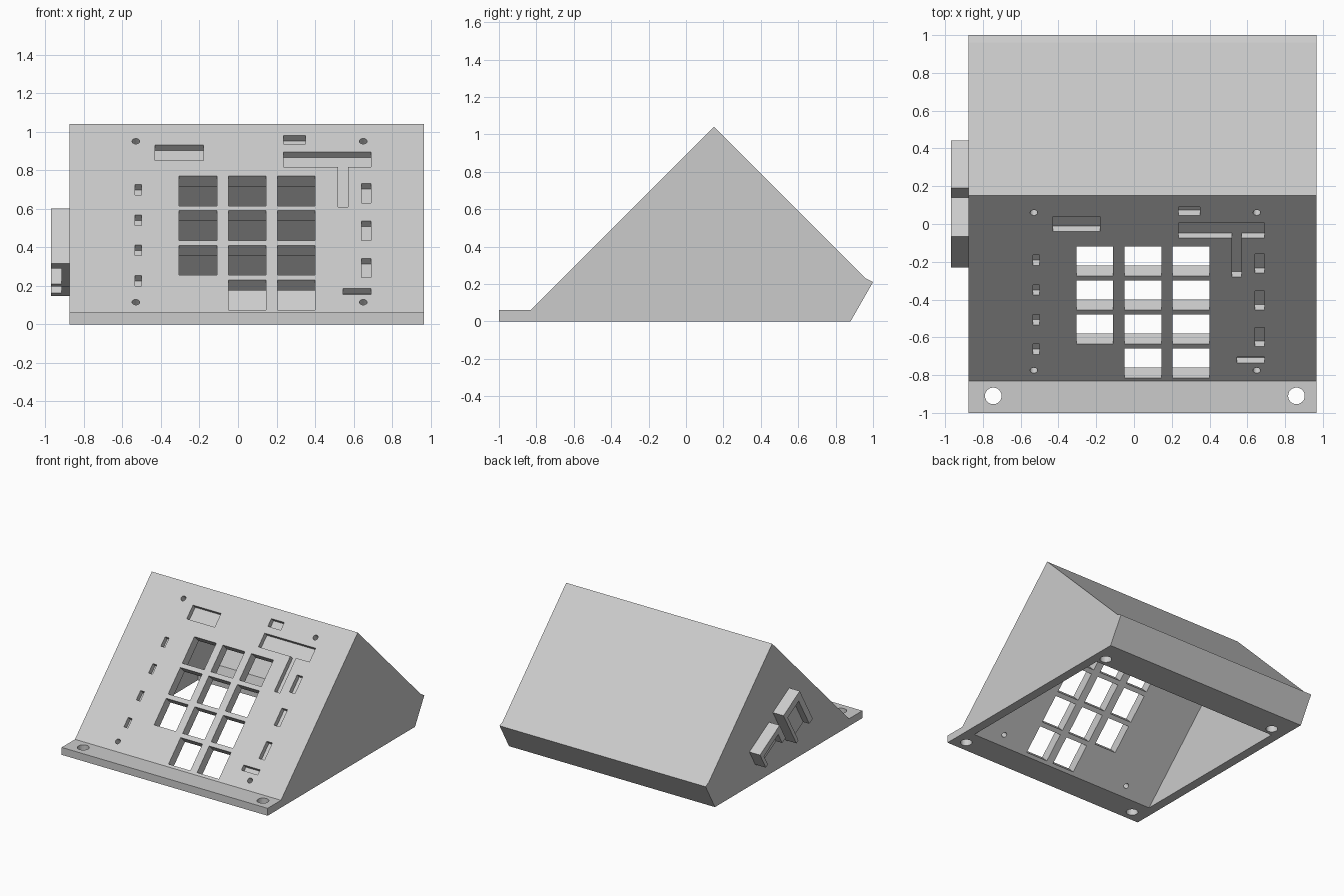
import bpy, bmesh
from math import radians
from mathutils import Matrix

cube = bpy.data.objects.get("Cube")
if cube:
    bpy.data.objects.remove(cube, do_unlink=True)

grey = bpy.data.materials.new("light_grey")
grey.use_nodes = True
COLOUR = (0.6, 0.6, 0.6, 1)
grey.diffuse_color = COLOUR
grey.node_tree.nodes["Principled BSDF"].inputs["Base Color"].default_value = COLOUR


def finish(bm, name):
    bmesh.ops.recalc_face_normals(bm, faces=bm.faces)
    mesh = bpy.data.meshes.new(name)
    bm.to_mesh(mesh)
    bm.free()
    mesh.materials.append(grey)
    obj = bpy.data.objects.new(name, mesh)
    bpy.context.scene.collection.objects.link(obj)
    return obj


def prism(name, profile, x0, x1):
    """Extrude a side profile of (y, z) points along x."""
    bm = bmesh.new()
    face = bm.faces.new([bm.verts.new((x0, y, z)) for y, z in profile])
    ext = bmesh.ops.extrude_face_region(bm, geom=[face])
    verts = [g for g in ext["geom"] if isinstance(g, bmesh.types.BMVert)]
    bmesh.ops.translate(bm, verts=verts, vec=(x1 - x0, 0, 0))
    return finish(bm, name)


def box(name, frame, lo, hi):
    """Box between two corners of a local frame."""
    bm = bmesh.new()
    mid = [(a + b) / 2 for a, b in zip(lo, hi)]
    size = [b - a for a, b in zip(lo, hi)]
    mat = frame @ Matrix.Translation(mid) @ Matrix.Diagonal((*size, 1))
    bmesh.ops.create_cube(bm, size=1, matrix=mat)
    return finish(bm, name)


def rod(name, frame, radius, depth):
    bm = bmesh.new()
    bmesh.ops.create_cone(bm, cap_ends=True, segments=24, radius1=radius,
                          radius2=radius, depth=depth, matrix=frame)
    return finish(bm, name)


def cut(target, cutter):
    cutter.hide_render = True
    mod = target.modifiers.new("cut", "BOOLEAN")
    mod.operation = "DIFFERENCE"
    mod.solver = "EXACT"
    mod.object = cutter
    bpy.context.view_layer.objects.active = target
    bpy.ops.object.modifier_apply(modifier=mod.name)
    bpy.data.objects.remove(cutter, do_unlink=True)


# Wedge housing with a hollow inside, open underneath
LEFT, RIGHT = 0.965, -0.875
WALL = 0.075
housing = prism("housing", [(-1, 0), (-1, 0.06), (-0.83, 0.06), (0.15, 1.04),
                            (0.96, 0.23), (1, 0.21), (0.88, 0)], RIGHT, LEFT)
cut(housing, prism("cavity", [(-0.79, -0.01), (0.15, 0.93), (0.895, 0.185),
                              (0.825, 0.06), (0.63, 0.06), (0.63, -0.01)],
                   RIGHT + WALL, LEFT - WALL))

# Mounting holes in the front and back flanges
for x in (-0.745, 0.86):
    for y in (-0.91, 0.70):
        cut(housing, rod("mount_hole", Matrix.Translation((x, y, 0.03)), 0.044, 0.1))


def panel_frame(x, y):
    """Frame on the sloping front panel, z pointing outward."""
    return Matrix.Translation((x, y, y + 0.89)) @ Matrix.Rotation(radians(45), 4, "X")


def panel_cut(x0, x1, y0, y1, depth):
    half = (y1 - y0) * 2 ** 0.5 / 2
    frame = panel_frame((x0 + x1) / 2, (y0 + y1) / 2)
    w = (x1 - x0) / 2
    cut(housing, box("panel_cut", frame, (-w, -half, -depth), (w, half, 0.02)))


# Key openings
for row in range(4):
    top = -0.12 - 0.18 * row
    for col in range(3):
        if row == 3 and col == 0:
            continue
        x = -0.305 + 0.255 * col
        panel_cut(x, x + 0.195, top - 0.155, top, 0.11)

# Blind pockets: wide ones, then the two side columns
POCKET = 0.04
for x0, x1, y0, y1 in [(-0.43, -0.18, -0.04, 0.04), (0.235, 0.35, 0.045, 0.09),
                       (0.235, 0.69, -0.075, 0.005), (0.52, 0.57, -0.28, -0.07),
                       (0.545, 0.69, -0.735, -0.705)]:
    panel_cut(x0, x1, y0, y1, POCKET)
for i in range(4):
    y = -0.165 - 0.157 * i
    panel_cut(-0.535, -0.5, y - 0.055, y, POCKET)
for i in range(3):
    y = -0.16 - 0.194 * i
    panel_cut(0.64, 0.69, y - 0.1, y, POCKET)

# Screw holes in the panel corners
for x in (-0.53, 0.65):
    for y in (0.06, -0.775):
        cut(housing, rod("screw_hole", panel_frame(x, y), 0.02, 0.25))


# Tilted clips on the right side wall, notched from below and outside
def clip(name, y, z, length, height, bar):
    frame = Matrix.Translation((0, y, z)) @ Matrix.Rotation(radians(-30), 4, "X")
    a, b = length / 2, height / 2
    body = box(name, frame, (-0.97, -a, -b), (RIGHT, a, b))
    cut(body, box("notch", frame, (-1, 0.05 - a, -b - 0.02),
                  (-0.915, a - 0.03, b - bar)))


clip("upper_clip", -0.045, 0.398, 0.24, 0.33, 0.06)
clip("lower_clip", 0.278, 0.285, 0.29, 0.15, 0.05)
